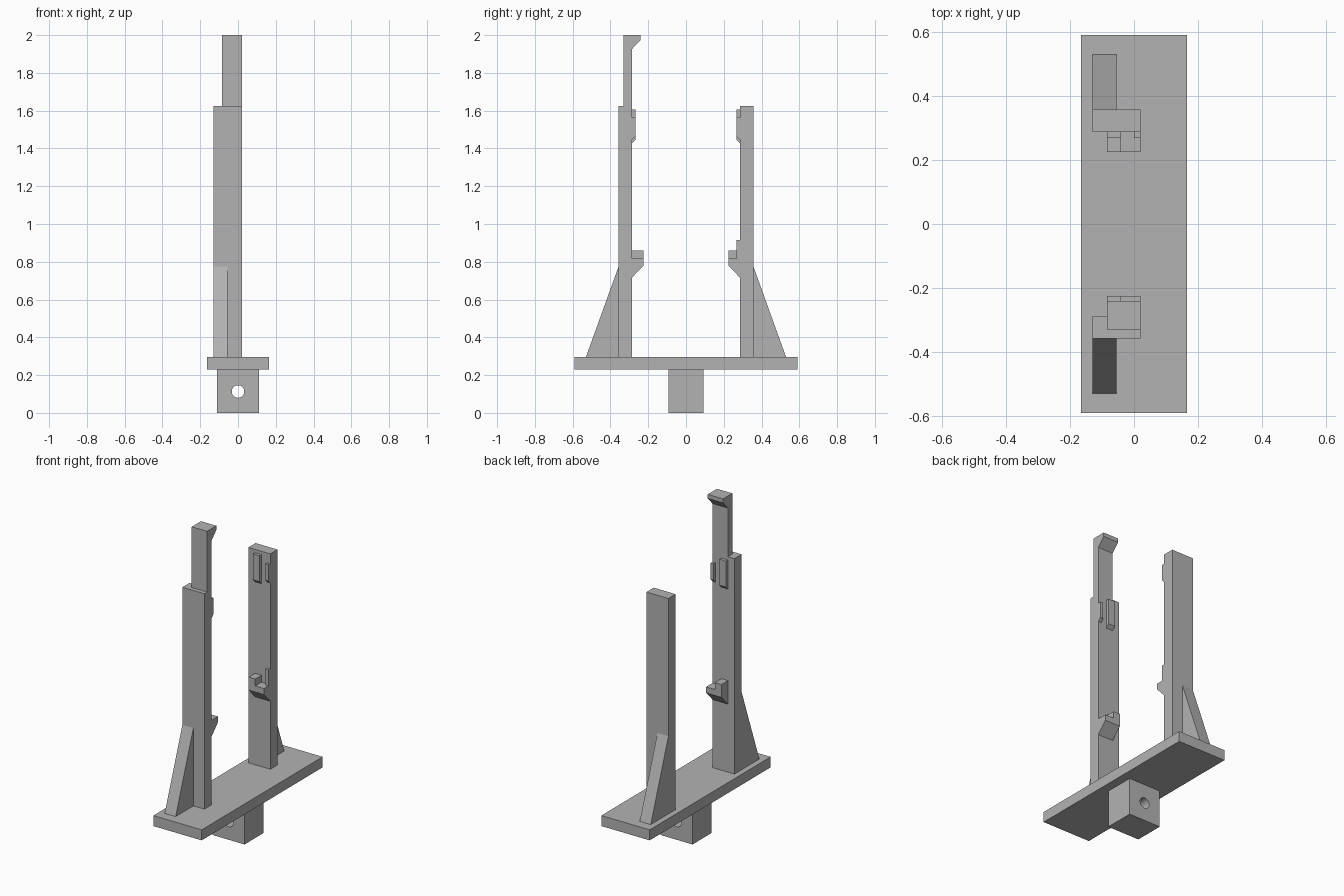
import bpy
import bmesh
import math

cube = bpy.data.objects.get("Cube")
if cube:
    bpy.data.objects.remove(cube, do_unlink=True)

grey = bpy.data.materials.new("plain grey")
grey.use_nodes = True
colour = (0.45, 0.45, 0.45, 1)
grey.diffuse_color = colour
grey.node_tree.nodes["Principled BSDF"].inputs["Base Color"].default_value = colour


def extrude(name, x0, x1, profile):
    """Extrude a (y, z) profile from x0 to x1."""
    bm = bmesh.new()
    face = bm.faces.new([bm.verts.new((x0, y, z)) for y, z in profile])
    result = bmesh.ops.extrude_face_region(bm, geom=[face])
    moved = [v for v in result["geom"] if isinstance(v, bmesh.types.BMVert)]
    bmesh.ops.translate(bm, verts=moved, vec=(x1 - x0, 0, 0))
    bmesh.ops.recalc_face_normals(bm, faces=bm.faces)
    mesh = bpy.data.meshes.new(name)
    bm.to_mesh(mesh)
    bm.free()
    mesh.materials.append(grey)
    obj = bpy.data.objects.new(name, mesh)
    bpy.context.collection.objects.link(obj)
    return obj


def box(name, x0, x1, y0, y1, z0, z1):
    return extrude(name, x0, x1, [(y0, z0), (y1, z0), (y1, z1), (y0, z1)])


# Base plate and the mounting block with its cross hole
BASE_TOP = 0.295
box("base_plate", -0.165, 0.165, -0.59, 0.59, 0.23, BASE_TOP)
block = box("mounting_block", -0.11, 0.11, -0.093, 0.093, 0, 0.23)
bpy.ops.mesh.primitive_cylinder_add(vertices=32, radius=0.033, depth=0.5,
                                    location=(0, 0, 0.113),
                                    rotation=(math.pi / 2, 0, 0))
cutter = bpy.context.object
cutter.name = "hole_cutter"
cutter.hide_render = True
cutter.data.materials.append(grey)
hole = block.modifiers.new("hole", "BOOLEAN")
hole.operation = "DIFFERENCE"
hole.solver = "EXACT"
hole.object = cutter
bpy.context.view_layer.objects.active = block
bpy.ops.object.modifier_apply(modifier=hole.name)
bpy.data.objects.remove(cutter, do_unlink=True)

# Two facing posts, each with a gusset, a shelf and guide ribs
INNER, OUTER, RIB = 0.287, 0.357, 0.268
LEFT, RIGHT = -0.085, 0.02
for side, s in (("front", -1), ("back", 1)):
    def part(name, x0, x1, profile):
        return extrude(f"{side}_{name}", x0, x1, [(s * y, z) for y, z in profile])

    def rib(name, x0, x1, z0, z1):
        part(name, x0, x1, [(INNER, z0), (RIB, z0 + 0.02), (RIB, z1), (INNER, z1)])

    part("post", -0.13, RIGHT, [(INNER, BASE_TOP), (OUTER, BASE_TOP),
                                (OUTER, 1.625), (INNER, 1.625)])
    part("gusset", -0.13, -0.055, [(OUTER, BASE_TOP), (0.53, BASE_TOP), (OUTER, 0.775)])
    part("shelf", LEFT, RIGHT, [(INNER, 0.715), (0.225, 0.78),
                                (0.225, 0.817), (INNER, 0.817)])
    part("shelf_stop", LEFT, -0.04, [(INNER, 0.817), (0.225, 0.817),
                                     (0.225, 0.86), (INNER, 0.86)])
    rib("long_rib", LEFT, -0.04, 1.425, 1.605)
    rib("short_rib", 0, RIGHT, 1.445, 1.565)

# Small rib above the back shelf
box("back_lower_rib", 0, RIGHT, RIB, INNER, 0.817, 0.915)

# Slim extension with a hooked tip on the front post
extrude("front_hook", LEFT, RIGHT,
        [(-0.33, 1.625), (-INNER, 1.625), (-INNER, 1.925),
         (-0.24, 1.975), (-0.24, 2), (-0.33, 2)])
